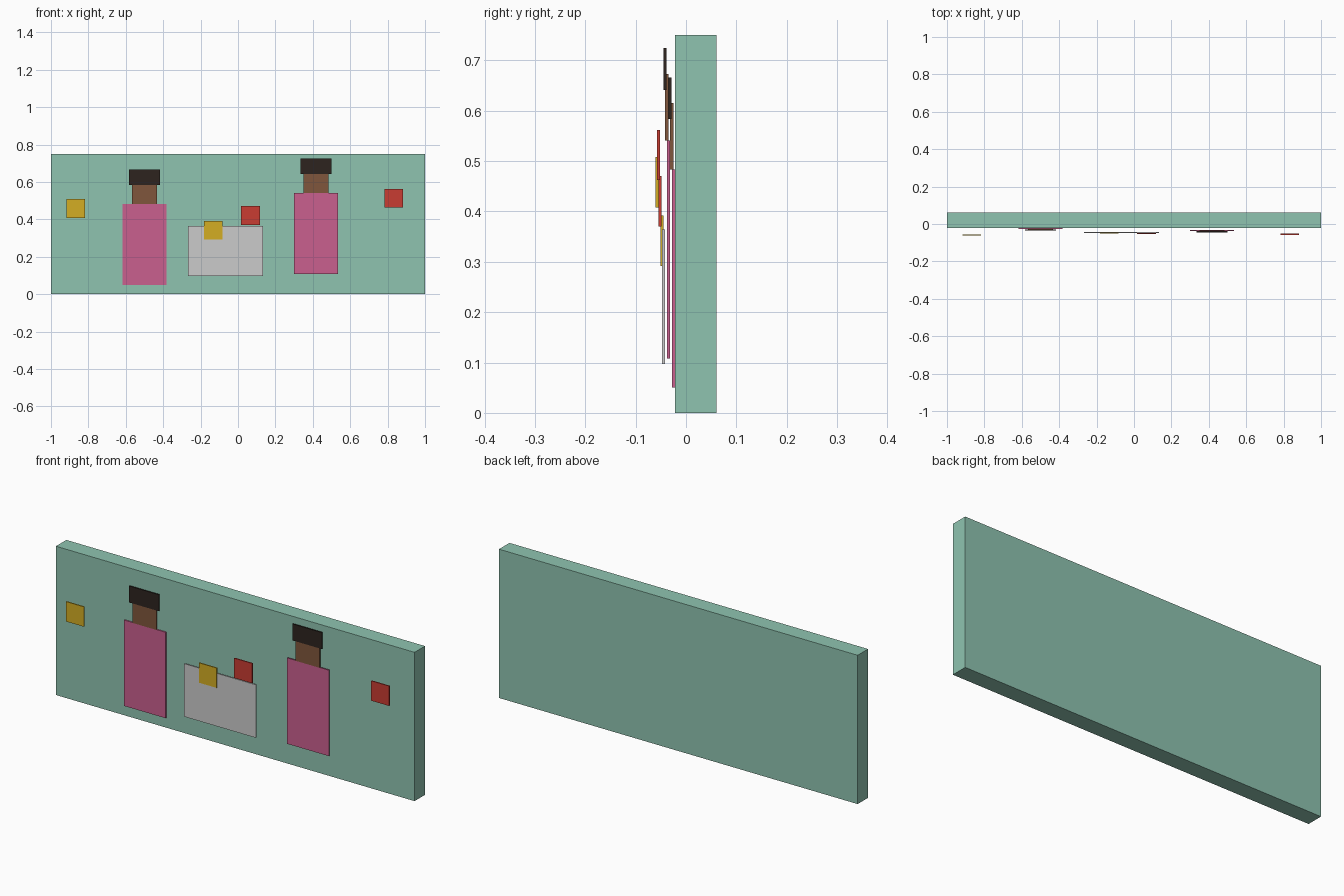
import bpy

if "Cube" in bpy.data.objects:
    bpy.data.objects.remove(bpy.data.objects["Cube"])


def srgb(r, g, b):
    def lin(c):
        c /= 255
        return c / 12.92 if c <= 0.04045 else ((c + 0.055) / 1.055) ** 2.4
    return (lin(r), lin(g), lin(b), 1)


def material(name, rgb):
    m = bpy.data.materials.new(name)
    m.diffuse_color = srgb(*rgb)
    m.use_nodes = True
    m.node_tree.nodes["Principled BSDF"].inputs["Base Color"].default_value = m.diffuse_color
    return m


green = material("green", (143, 196, 176))
pink = material("pink", (202, 96, 143))
brown = material("brown", (128, 86, 60))
dark = material("dark", (45, 36, 31))
yellow = material("yellow", (212, 174, 36))
red = material("red", (200, 60, 50))


def box(name, x0, x1, y0, y1, z0, z1, mat=None):
    bpy.ops.mesh.primitive_cube_add(
        size=1, location=((x0 + x1) / 2, (y0 + y1) / 2, (z0 + z1) / 2))
    ob = bpy.context.object
    ob.name = name
    ob.scale = (x1 - x0, y1 - y0, z1 - z0)
    bpy.ops.object.transform_apply(location=False, rotation=False, scale=True)
    if mat:
        ob.data.materials.append(mat)


def plate(name, layer, cx, w, z0, h, mat=None):
    # thin relief plate; each layer sits slightly further forward
    front = -0.028 - 0.0033 * layer
    box(name, cx - w / 2, cx + w / 2, front, front + 0.006, z0, z0 + h, mat)


# backing panel
box("panel", -1, 1, -0.022, 0.061, 0, 0.75, green)

# two figures: body, head, hair
for i, (side, cx, z) in enumerate((("left", -0.5, 0.05), ("right", 0.417, 0.108))):
    plate(side + "_body", 3 * i, cx, 0.233, z, 0.433, pink)
    plate(side + "_head", 3 * i + 1, cx, 0.133, z + 0.433, 0.132, brown)
    plate(side + "_hair", 3 * i + 2, cx, 0.165, z + 0.533, 0.083, dark)

# table between them
plate("table", 6, -0.067, 0.4, 0.097, 0.267)

# small square accents
for i, (name, cx, z, mat) in enumerate((
        ("yellow_square_middle", -0.133, 0.292, yellow),
        ("red_square_middle", 0.067, 0.37, red),
        ("red_square_right", 0.833, 0.462, red),
        ("yellow_square_left", -0.867, 0.408, yellow))):
    plate(name, 7 + i, cx, 0.1, z, 0.1, mat)
